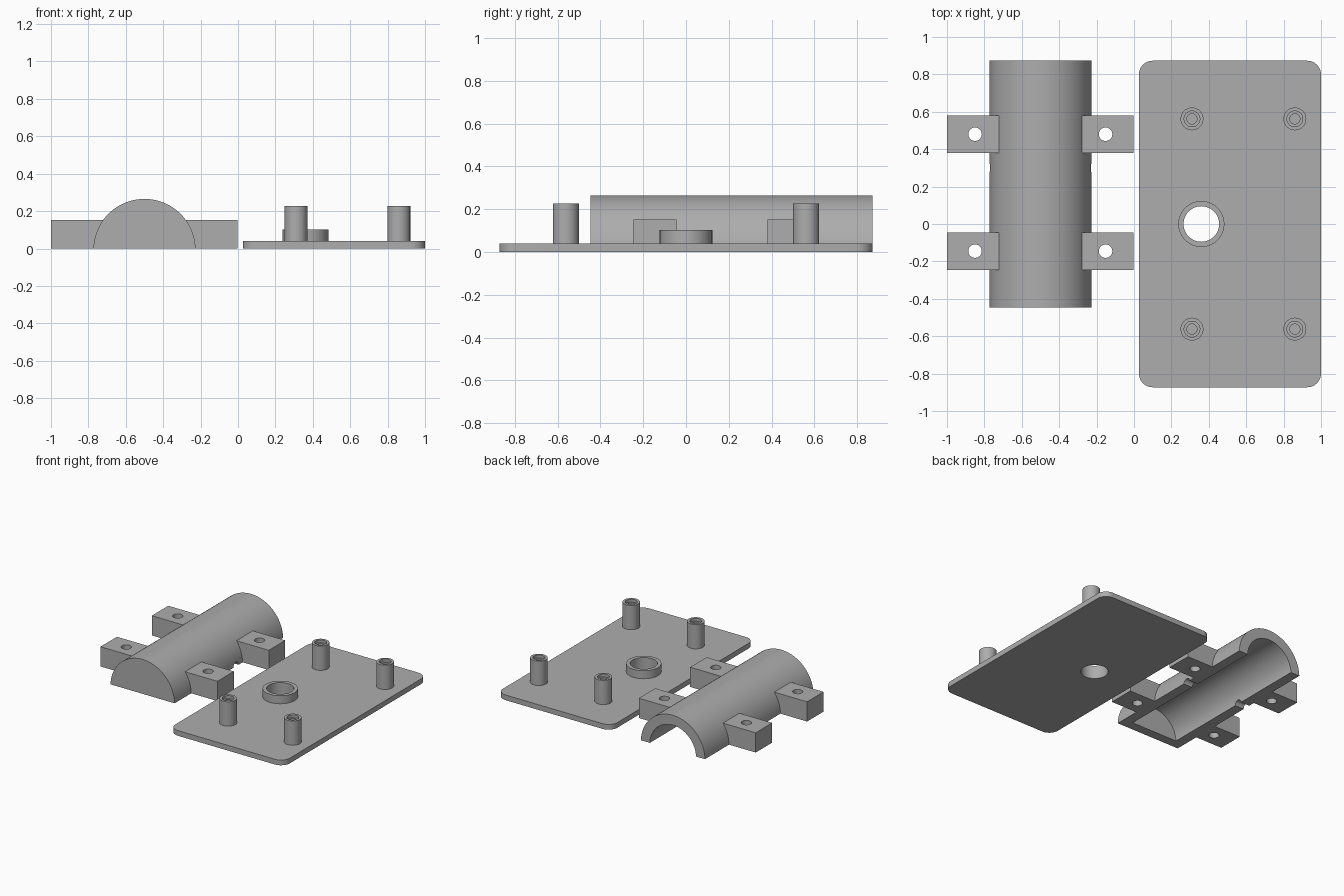
import bpy, bmesh, math
from mathutils import Matrix

if "Cube" in bpy.data.objects:
    bpy.data.objects.remove(bpy.data.objects["Cube"])

grey = bpy.data.materials.new("plain grey")
grey.diffuse_color = (0.42, 0.42, 0.42, 1)
grey.use_nodes = True
grey.node_tree.nodes["Principled BSDF"].inputs["Base Color"].default_value = grey.diffuse_color


def prism(name, pts, lo, hi, axis="Z"):
    """Extrude a 2D outline along Z (x, y), Y (x, z) or X (y, z)."""
    place = {"Z": lambda a, b, t: (a, b, t),
             "Y": lambda a, b, t: (a, t, b),
             "X": lambda a, b, t: (t, a, b)}[axis]
    bm = bmesh.new()
    face = bm.faces.new([bm.verts.new(place(a, b, lo)) for a, b in pts])
    new = bmesh.ops.extrude_face_region(bm, geom=[face])["geom"]
    bmesh.ops.translate(bm, verts=[v for v in new if isinstance(v, bmesh.types.BMVert)],
                        vec=place(0, 0, hi - lo))
    bmesh.ops.recalc_face_normals(bm, faces=bm.faces)
    mesh = bpy.data.meshes.new(name)
    bm.to_mesh(mesh)
    bm.free()
    mesh.materials.append(grey)
    obj = bpy.data.objects.new(name, mesh)
    bpy.context.collection.objects.link(obj)
    return obj


def arc(cx, cy, r, a0=0, a1=360, n=48):
    full = a1 - a0 == 360
    return [(cx + r * math.cos(math.radians(a0 + (a1 - a0) * i / n)),
             cy + r * math.sin(math.radians(a0 + (a1 - a0) * i / n)))
            for i in range(n if full else n + 1)]


def rect(x0, x1, y0, y1):
    return [(x0, y0), (x1, y0), (x1, y1), (x0, y1)]


def combine(obj, others, op):
    """Apply booleans with the given helpers, then remove them."""
    for o in others:
        m = obj.modifiers.new(op, "BOOLEAN")
        m.operation, m.object, m.solver = op, o, "EXACT"
        bpy.context.view_layer.objects.active = obj
        bpy.ops.object.modifier_apply(modifier=m.name)
        bpy.data.objects.remove(o)


def smooth(obj):
    bpy.ops.object.select_all(action="DESELECT")
    obj.select_set(True)
    bpy.context.view_layer.objects.active = obj
    bpy.ops.object.shade_smooth_by_angle(angle=math.radians(30))


# Half-round cover: closed at the front, open at the back
CX, CZ, R_OUT, R_IN = -0.5, -0.008, 0.273, 0.197
cover = prism("half_round_cover", arc(CX, CZ, R_OUT, -1.7 + 3.4, 180 - 1.7, 64),
              -0.447, 0.873, "Y")

# Four mounting tabs joined to the cover
tabs = []
for y in (0.48, -0.145):
    for x0, x1 in ((-1, -0.6), (-0.4, -0.004)):
        tabs.append(prism("tab", rect(x0, x1, y - 0.1, y + 0.1), 0, 0.152))
combine(cover, tabs, "UNION")

# Hollow, screw holes and the small side notches
cutters = [prism("hollow_cutter", arc(CX, CZ, R_IN, n=96), -0.375, 1.0, "Y"),
           prism("notch_cutter", arc(0.3, 0, 0.03), -0.9, -0.1, "X")]
for y in (0.48, -0.145):
    for x in (-0.85, -0.152):
        cutters.append(prism("hole_cutter", arc(x, y, 0.036), -0.1, 0.3))
combine(cover, cutters, "DIFFERENCE")
smooth(cover)

# Base plate with rounded corners
X0, X1, Y, RC = 0.026, 1.0, 0.873, 0.075
outline = []
for cx, cy, a in ((X1 - RC, Y - RC, 0), (X0 + RC, Y - RC, 90),
                  (X0 + RC, RC - Y, 180), (X1 - RC, RC - Y, 270)):
    outline += arc(cx, cy, RC, a, a + 90, 12)
plate = prism("base_plate", outline, 0, 0.04)
combine(plate, [prism("collar", arc(0.36, 0, 0.123, n=64), 0.02, 0.102)], "UNION")
combine(plate, [prism("opening_cutter", arc(0.36, 0, 0.095, n=64), -0.1, 0.3)], "DIFFERENCE")
smooth(plate)

# Four screw posts with a stepped blind hole
for x in (0.31, 0.86):
    for y in (-0.562, 0.562):
        post = prism("screw_post", arc(x, y, 0.061), 0.03, 0.227)
        combine(post, [prism("step_cutter", arc(x, y, 0.042), 0.205, 0.3),
                       prism("bore_cutter", arc(x, y, 0.027), 0.06, 0.3)], "DIFFERENCE")
        smooth(post)
